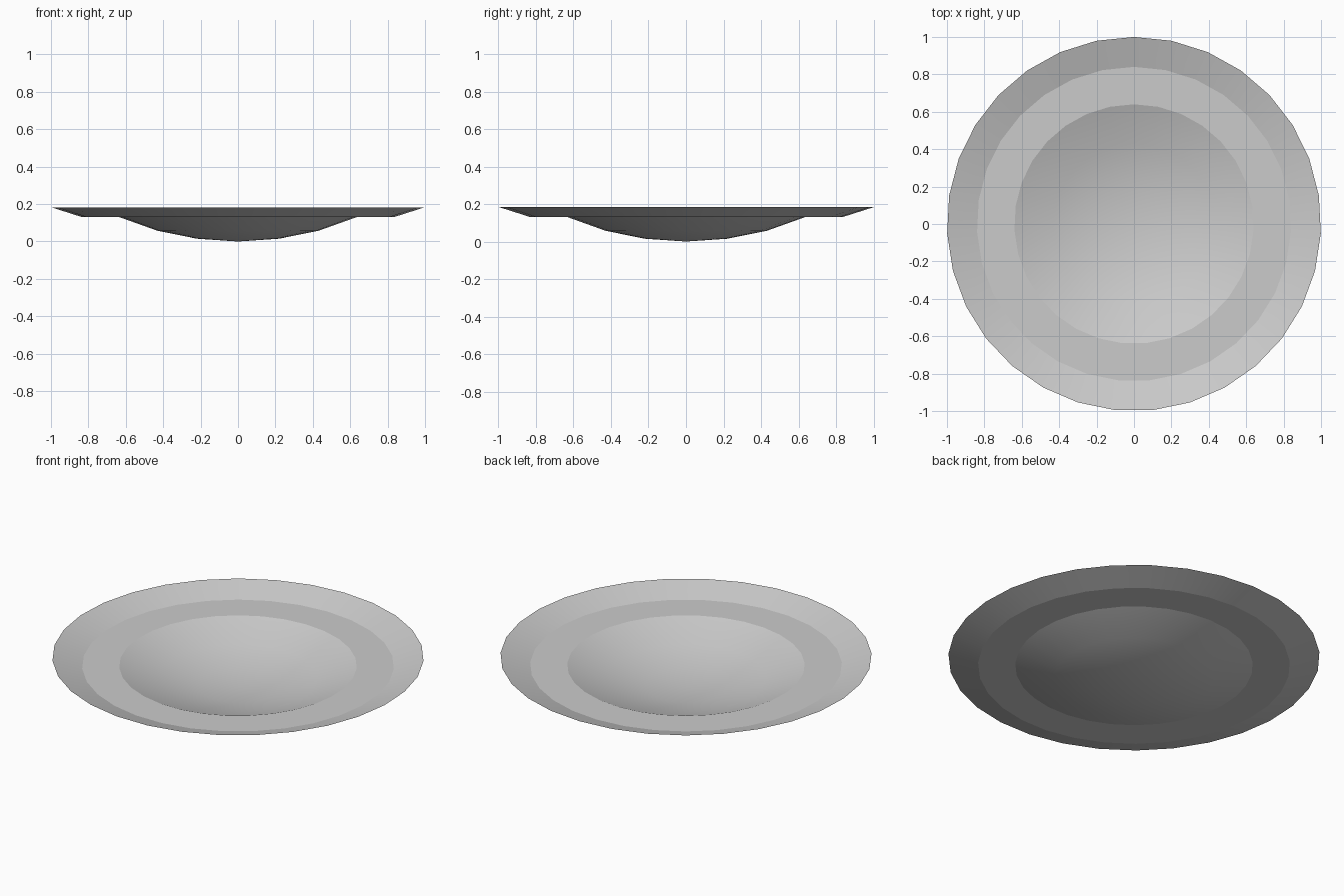
import bpy, bmesh, math

cube = bpy.data.objects.get("Cube")
if cube:
    bpy.data.objects.remove(cube, do_unlink=True)

SIDES = 31
# Radius and height from the bowl centre to the outer rim
PROFILE = [(0, 0), (0.22, 0.015), (0.43, 0.057), (0.64, 0.132), (0.84, 0.132), (1, 0.183)]

grey = bpy.data.materials.new("light_grey")
grey.use_nodes = True
colour = (0.6, 0.6, 0.6, 1)
grey.diffuse_color = colour
grey.node_tree.nodes["Principled BSDF"].inputs["Base Color"].default_value = colour

# Thin dish: profile spun around the vertical axis
bm = bmesh.new()
points = [bm.verts.new((0, r, z)) for r, z in PROFILE]
edges = [bm.edges.new(pair) for pair in zip(points, points[1:])]
bmesh.ops.spin(bm, geom=points + edges, cent=(0, 0, 0), axis=(0, 0, 1),
               angle=math.tau, steps=SIDES, use_merge=True)
bmesh.ops.remove_doubles(bm, verts=bm.verts, dist=0.0005)
bmesh.ops.recalc_face_normals(bm, faces=bm.faces)
for face in bm.faces:
    face.normal_update()
if sum(face.normal.z for face in bm.faces) < 0:
    bmesh.ops.reverse_faces(bm, faces=bm.faces)

mesh = bpy.data.meshes.new("dish")
bm.to_mesh(mesh)
bm.free()
mesh.materials.append(grey)
dish = bpy.data.objects.new("dish", mesh)
bpy.context.collection.objects.link(dish)

# Smooth bowl and rim, with crisp rings around the flat ledge
bpy.ops.object.select_all(action="DESELECT")
dish.select_set(True)
bpy.context.view_layer.objects.active = dish
bpy.ops.object.shade_smooth_by_angle(angle=math.radians(13))
